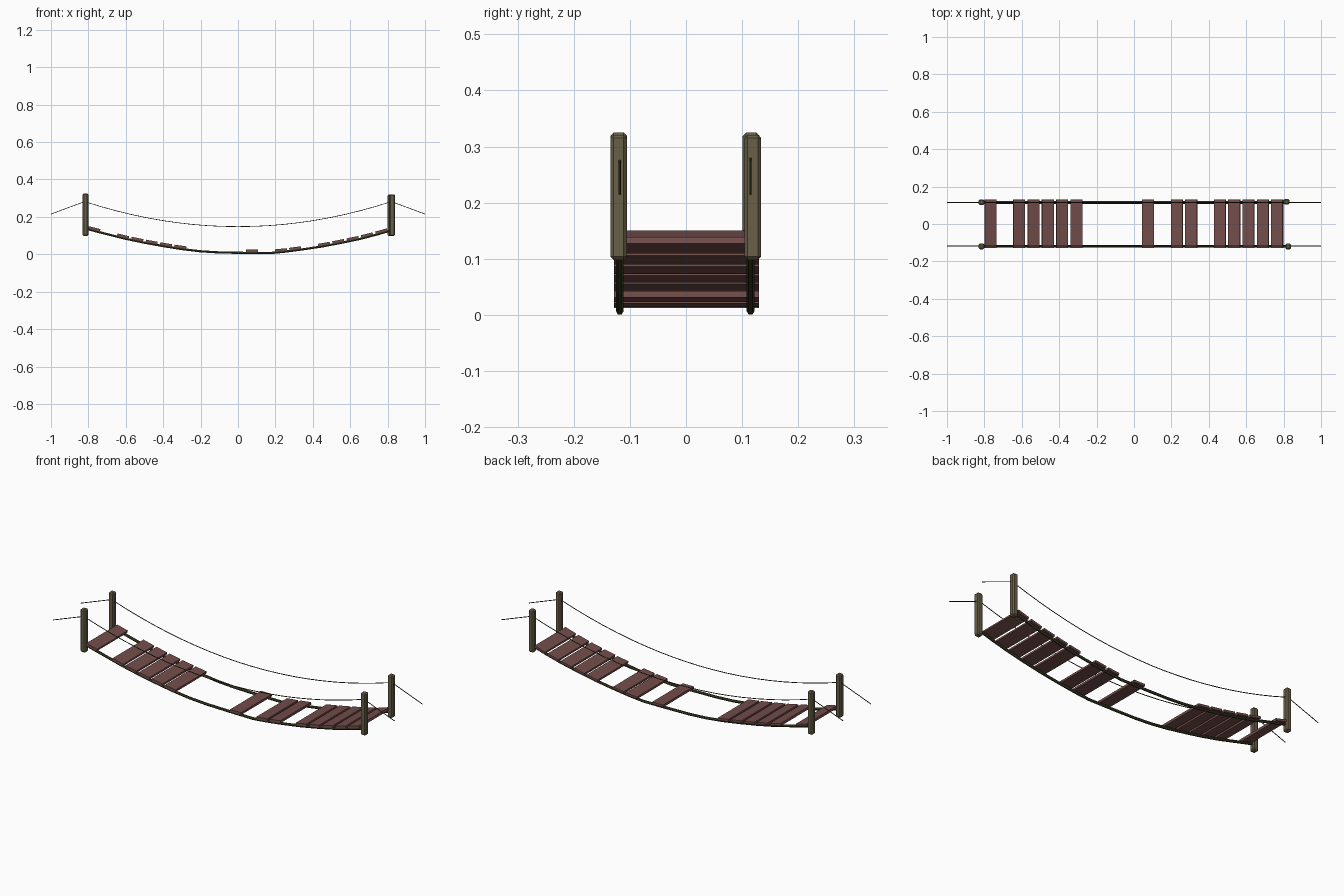
import bpy, bmesh, math
from mathutils import Matrix, Vector

if "Cube" in bpy.data.objects:
    bpy.data.objects.remove(bpy.data.objects["Cube"])


def material(name, rgb):
    m = bpy.data.materials.new(name)
    m.diffuse_color = (*rgb, 1)
    m.use_nodes = True
    m.node_tree.nodes["Principled BSDF"].inputs["Base Color"].default_value = m.diffuse_color
    return m


WOOD = material("plank_wood", (0.17, 0.075, 0.07))
POST = material("post_wood", (0.14, 0.115, 0.065))
ROPE = material("rope_fibre", (0.05, 0.05, 0.02))


def box(name, size, loc, mat, tilt=0, bevel=0):
    bm = bmesh.new()
    bmesh.ops.create_cube(bm, size=1, matrix=Matrix.Diagonal((*size, 1)))
    if bevel:
        bmesh.ops.bevel(bm, geom=bm.edges[:], offset=bevel, segments=1, affect='EDGES')
    me = bpy.data.meshes.new(name)
    bm.to_mesh(me)
    bm.free()
    me.materials.append(mat)
    ob = bpy.data.objects.new(name, me)
    ob.location = loc
    ob.rotation_euler = (0, tilt, 0)
    bpy.context.collection.objects.link(ob)


def rope(name, path, y, radius, sides=6):
    # low-poly tube swept along a path in the xz plane
    bm = bmesh.new()
    rings = []
    for i, (x, z) in enumerate(path):
        a, b = path[max(i - 1, 0)], path[min(i + 1, len(path) - 1)]
        t = Vector((b[0] - a[0], 0, b[1] - a[1])).normalized()
        n = Vector((-t.z, 0, t.x))
        rings.append([bm.verts.new(Vector((x, y, z)) + radius * (
            n * math.sin(k * math.tau / sides) + Vector((0, 1, 0)) * math.cos(k * math.tau / sides)))
            for k in range(sides)])
    for r, s in zip(rings, rings[1:]):
        for k in range(sides):
            j = (k + 1) % sides
            bm.faces.new((r[k], r[j], s[j], s[k]))
    bm.faces.new(rings[0])
    bm.faces.new(rings[-1])
    bmesh.ops.recalc_face_normals(bm, faces=bm.faces[:])
    me = bpy.data.meshes.new(name)
    bm.to_mesh(me)
    bm.free()
    me.materials.append(ROPE)
    bpy.context.collection.objects.link(bpy.data.objects.new(name, me))


# sagging deck line shared by the foot ropes and the planks
DECK = [(-.815, .137), (-.7, .108), (-.6, .083), (-.5, .062), (-.4, .044), (-.3, .028),
        (-.2, .016), (-.1, .010), (.04, .0075), (.17, .0065), (.25, .014), (.35, .027),
        (.45, .042), (.55, .061), (.65, .082), (.74, .105), (.815, .127)]


def deck(x):
    for (x0, z0), (x1, z1) in zip(DECK, DECK[1:]):
        if x <= x1:
            return z0 + (z1 - z0) * (x - x0) / (x1 - x0)


# hand rope: sagging span plus straight anchor ends
hand = [(-1, .215)] + [(.82 * i / 10, .148 + .134 * (i / 10) ** 2) for i in range(-10, 11)] + [(1, .215)]

for side, y in (("front", -.118), ("back", .115)):
    rope(side + "_foot_rope", DECK, y, .0068)
    rope(side + "_hand_rope", hand, y, .002)

# planks on a regular pitch, several missing
for i in (0, 2, 3, 4, 5, 6, 11, 13, 14, 16, 17, 18, 19, 20):
    x = -.768 + .0767 * i
    slope = (deck(x + .03) - deck(x - .03)) / .06
    box(f"plank_{i}", (.064, .258, .012), (x, .001, deck(x) + .0115), WOOD, -math.atan(slope))

# corner posts
for name, x, y, top in (("left_front", -.8155, -.12, .325), ("left_back", -.8155, .116, .325),
                        ("right_front", .825, -.12, .321), ("right_back", .8155, .119, .321)):
    box(name + "_post", (.03, .03, top - .098), (x, y, (top + .098) / 2), POST, bevel=.006)
